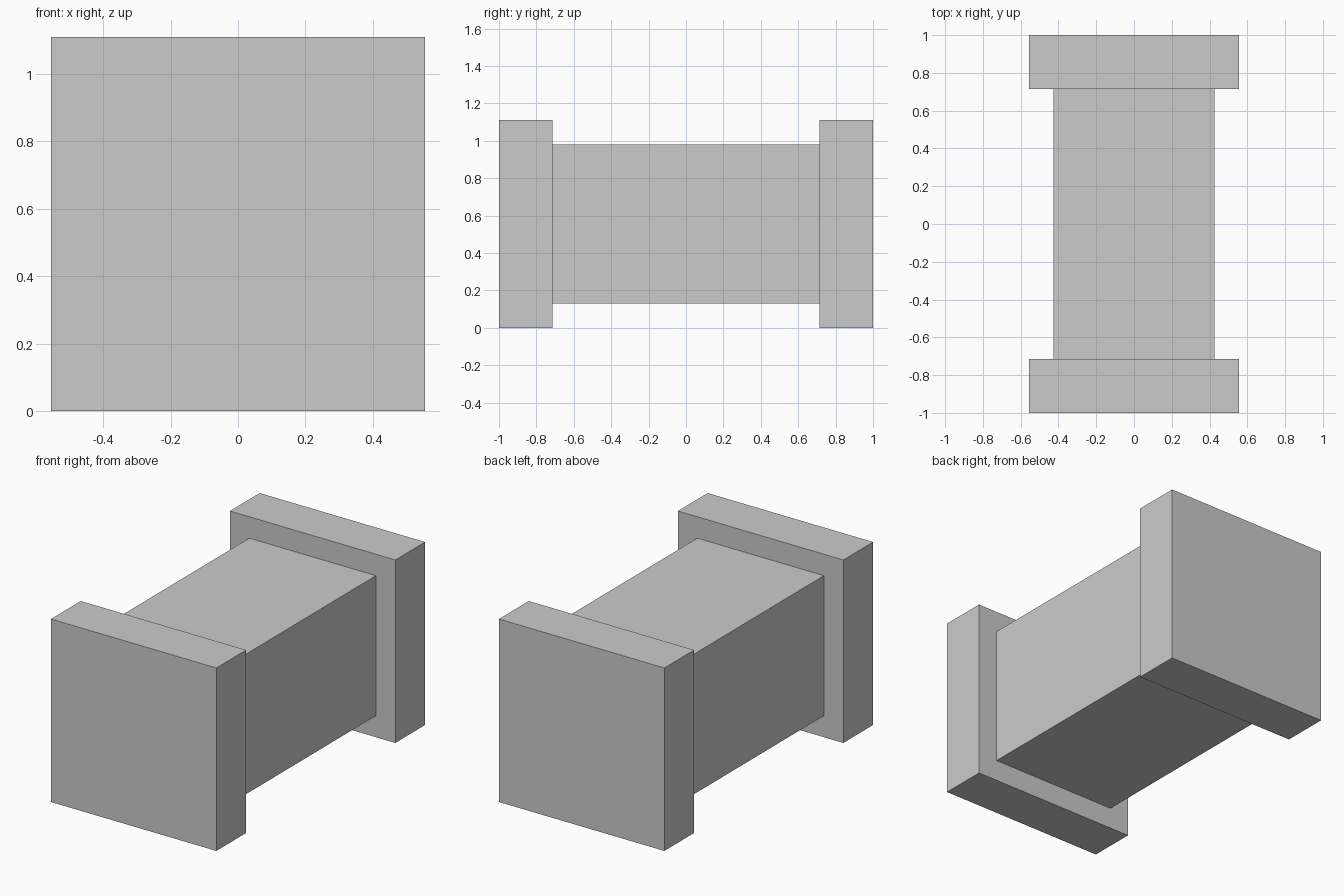
import bpy

if "Cube" in bpy.data.objects:
    bpy.data.objects.remove(bpy.data.objects["Cube"])

# Single plain grey
grey = bpy.data.materials.new("plain_grey")
grey.diffuse_color = (0.6, 0.6, 0.6, 1)
grey.use_nodes = True
grey.node_tree.nodes["Principled BSDF"].inputs["Base Color"].default_value = grey.diffuse_color

HALF = 0.555       # half width of the square end plates
CORE = 0.425       # half width of the square body
INNER = 0.715      # inner face of the end plates


def box(name, size, y):
    bpy.ops.mesh.primitive_cube_add(size=1, location=(0, y, HALF))
    ob = bpy.context.object
    ob.name = name
    ob.scale = size
    bpy.ops.object.transform_apply(location=False, rotation=False, scale=True)
    ob.data.materials.append(grey)
    return ob


# Square body between the plates
box("body", (2 * CORE, 2 * INNER, 2 * CORE), 0)

# Matching end plates
for name, side in (("front_plate", -1), ("back_plate", 1)):
    box(name, (2 * HALF, 1 - INNER, 2 * HALF), side * (1 + INNER) / 2)
